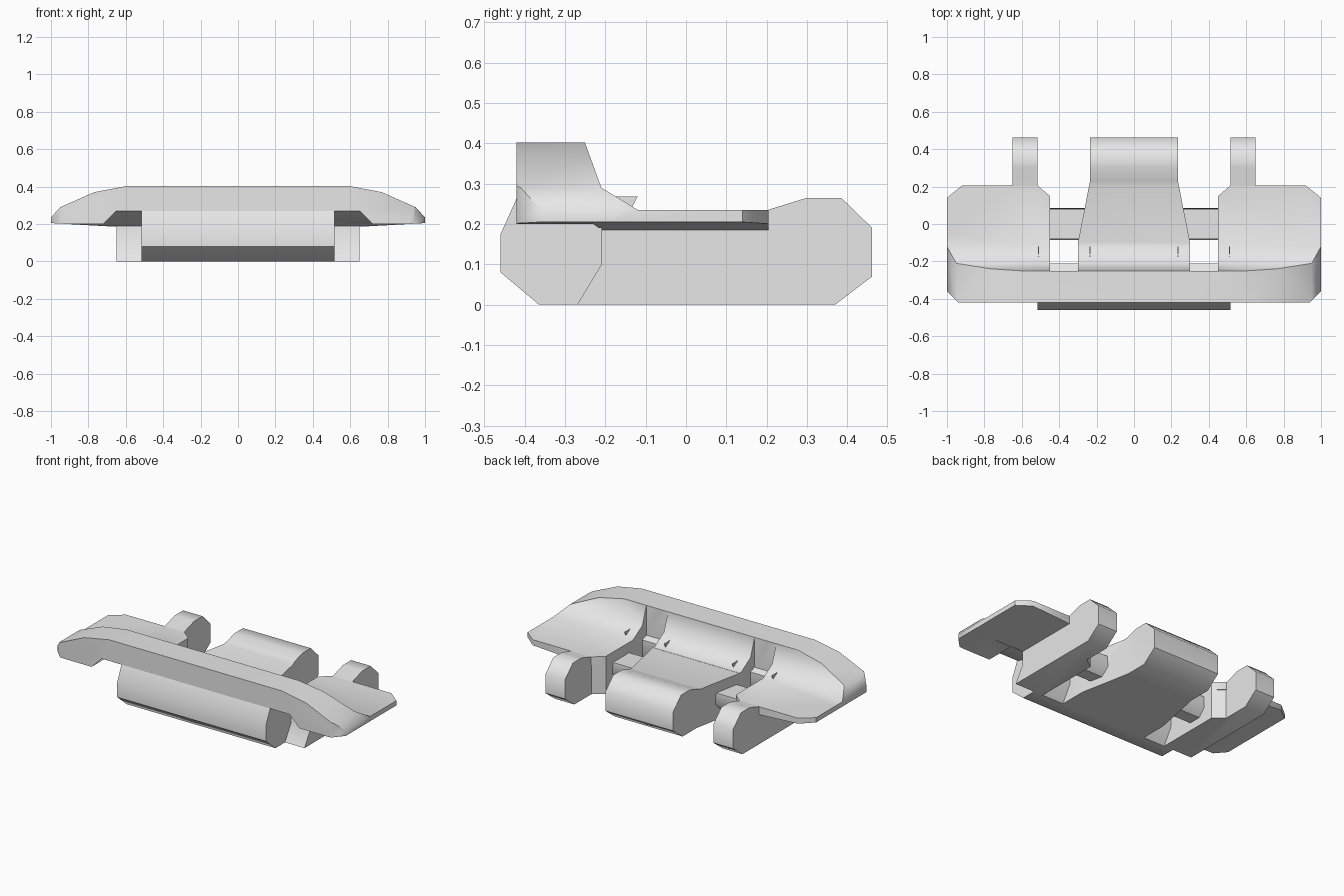
import bpy, bmesh, math
from mathutils import Vector

old = bpy.data.objects.get("Cube")
if old:
    bpy.data.objects.remove(old, do_unlink=True)

steel = bpy.data.materials.new("light_grey_steel")
steel.use_nodes = True
grey = (0.8, 0.8, 0.8, 1)
steel.diffuse_color = grey
steel.node_tree.nodes["Principled BSDF"].inputs["Base Color"].default_value = grey


def prism(name, points, axis, lo, hi):
    """Extrude a 2D outline along an axis; outline is (y,z), (x,z) or (x,y)."""
    def place(p, d):
        return Vector({"x": (d, *p), "y": (p[0], d, p[1]), "z": (*p, d)}[axis])
    bm = bmesh.new()
    start = [bm.verts.new(place(p, lo)) for p in points]
    end = [bm.verts.new(place(p, hi)) for p in points]
    bm.faces.new(start)
    bm.faces.new(end[::-1])
    n = len(points)
    for i in range(n):
        j = (i + 1) % n
        bm.faces.new((start[i], start[j], end[j], end[i]))
    bmesh.ops.recalc_face_normals(bm, faces=bm.faces)
    mesh = bpy.data.meshes.new(name)
    bm.to_mesh(mesh)
    bm.free()
    obj = bpy.data.objects.new(name, mesh)
    bpy.context.collection.objects.link(obj)
    mesh.materials.append(steel)
    return obj


def select(obj):
    bpy.ops.object.select_all(action='DESELECT')
    obj.select_set(True)
    bpy.context.view_layer.objects.active = obj


def combine(obj, tool, operation):
    select(obj)
    mod = obj.modifiers.new("cut", 'BOOLEAN')
    mod.operation = operation
    mod.solver = 'EXACT'
    mod.object = tool
    bpy.ops.object.modifier_apply(modifier=mod.name)
    bpy.data.objects.remove(tool, do_unlink=True)


def both_sides(half):
    """Complete a symmetric outline from its +x half."""
    return half + [(-x, v) for x, v in reversed(half)]


def finish(obj):
    select(obj)
    bpy.ops.object.shade_smooth_by_angle(angle=math.radians(48))


# Deck: ridge and wings, shaped by side profile, arch and plan
deck = prism("ridge_and_wings", [(-.42, .2), (-.42, .41), (-.25, .41), (-.25, .4), (-.21, .29),
             (-.12, .235), (.205, .235), (.205, .18), (-.21, .185), (-.23, .2)], "x", -1.1, 1.1)
arch = both_sides([(.65, .185), (1, .205), (1, .235), (.95, .29), (.77, .37), (.6, .402)])
combine(deck, prism("arch", arch, "y", -.6, .6), 'INTERSECT')
plan = both_sides([(.94, -.42), (1, -.36), (1, .14), (.92, .205), (.515, .205),
                   (.45, .15), (.45, -.25), (.3, -.25), (.3, -.1)])
combine(deck, prism("plan", plan, "z", 0, .6), 'INTERSECT')

# Sloping hollow under the front of the ridge
hollow = prism("hollow", [(-.45, .281), (-.21, .19), (-.21, .1), (-.45, .1)], "x", -1, 1)
combine(hollow, prism("hollow_sides", both_sides([(.79, .13), (.65, .27)]), "y", -.6, .1), 'INTERSECT')
combine(deck, hollow, 'DIFFERENCE')
finish(deck)

# Front barrel
barrel = prism("front_barrel", [(-.365, 0), (-.46, .08), (-.46, .175), (-.415, .275),
               (-.25, .215), (-.21, .2), (-.21, .1), (-.27, 0)], "x", -.515, .515)
finish(barrel)

# Centre body and rear lugs share one side profile
body = [(-.27, 0), (-.21, .1), (-.21, .234), (.2, .234), (.3, .265), (.385, .265),
        (.462, .19), (.462, .07), (.37, 0)]
centre = prism("centre_body", body, "x", -.7, .7)
taper = both_sides([(.3, -.4), (.3, -.1), (.235, .23), (.235, .6)])
combine(centre, prism("taper", taper, "z", -.1, .6), 'INTERSECT')
finish(centre)

lug_plan = [(.65, -.4), (.65, .6), (.515, .6), (.515, .2), (.45, .15), (.45, -.4)]
for side, s in (("left", 1), ("right", -1)):
    lug = prism(side + "_rear_lug", body, "x", -.7, .7)
    outline = [(s * x, y) for x, y in lug_plan]
    combine(lug, prism("lug_plan", outline, "z", -.1, .6), 'INTERSECT')
    finish(lug)
    # Cross rod between centre body and lug
    rod = prism(side + "_cross_rod", [(-.08, .17), (.08, .17), (.085, .1), (.04, .05),
                (-.04, .05), (-.085, .1)], "x", *sorted((s * .22, s * .5)))
    finish(rod)
    # Thin fins behind the ridge
    for place, x in (("inner", .235), ("outer", .51)):
        prism(f"{side}_{place}_fin", [(-.18, .268), (-.12, .268), (-.14, .23)],
              "x", s * x - .002, s * x + .002)
